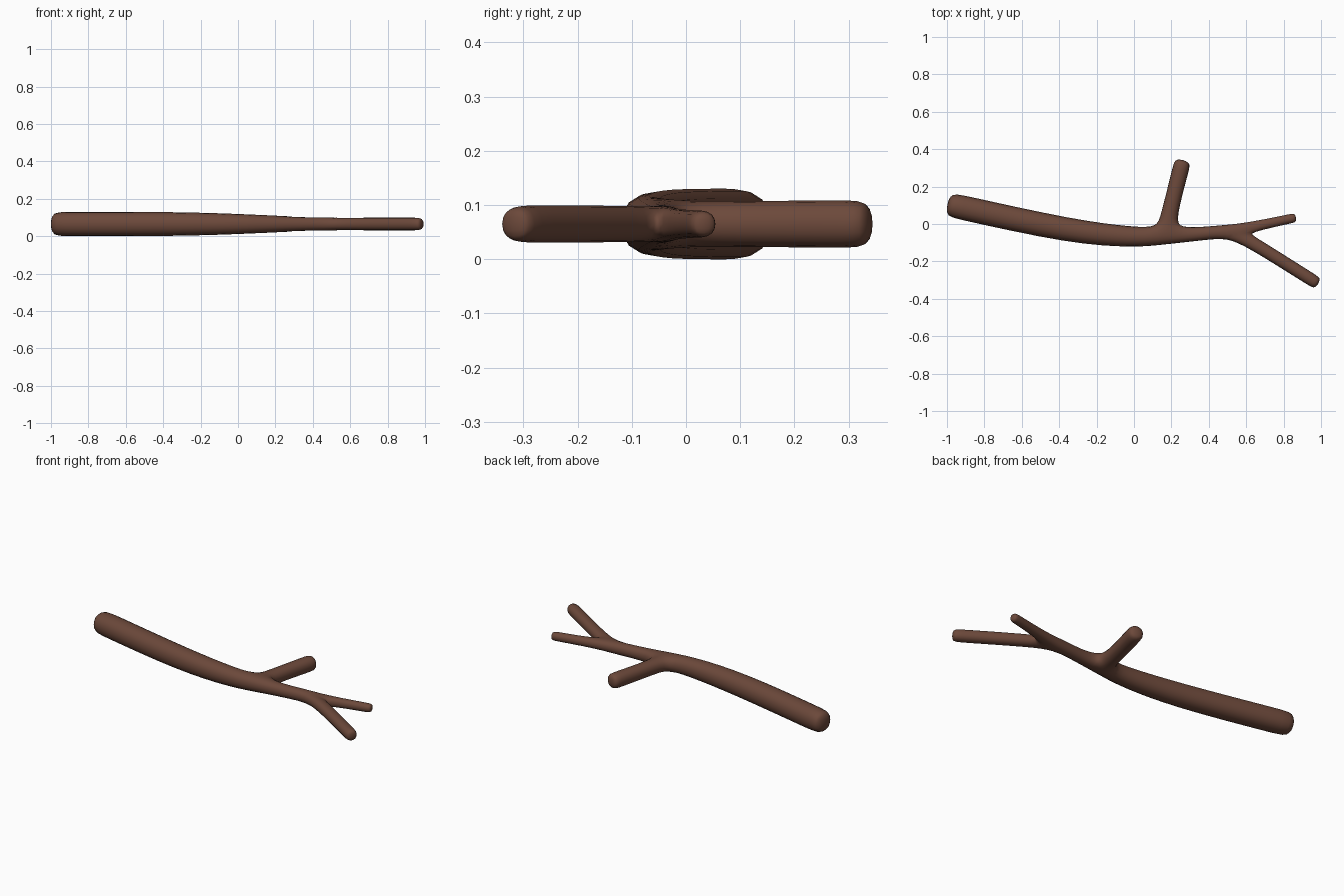
import bpy, bmesh, math
from mathutils import Vector

if "Cube" in bpy.data.objects:
    bpy.data.objects.remove(bpy.data.objects["Cube"])

Z = 0.065  # height of the branch centre line
bm = bmesh.new()


def ring(x, y, deg, h):
    """Square cage section: left-top, left-bottom, right-bottom, right-top."""
    a = math.radians(deg)
    n = Vector((-math.sin(a), math.cos(a), 0)) * h
    c = Vector((x, y, Z))
    up = Vector((0, 0, h))
    return [bm.verts.new(p) for p in (c + n + up, c + n - up, c - n - up, c - n + up)]


def bridge(a, b, skip=None):
    """Join two sections, leaving one side open where a twig starts."""
    for i in range(4):
        if i != skip:
            j = (i + 1) % 4
            bm.faces.new((a[i], a[j], b[j], b[i]))


def twig(start, sections):
    """Grow a capped twig from an open side."""
    prev = start
    for s in sections:
        r = ring(*s)
        bridge(prev, r)
        prev = r
    bm.faces.new(prev)


# Main stem: x, y, heading, half width
stem = [ring(*s) for s in (
    (-1.003, 0.106, -12, 0.071),
    (-0.935, 0.092, -12, 0.071),
    (-0.33, -0.043, -9, 0.071),
    (0.0, -0.071, -1, 0.059),
    (0.12, -0.066, 2, 0.052),
    (0.255, -0.060, 5, 0.043),
    (0.38, -0.050, 8, 0.038),
    (0.49, -0.040, 6, 0.038),
    (0.61, -0.020, 9, 0.029),
    (0.84, 0.029, 11, 0.027),
    (0.868, 0.035, 11, 0.027),
)]
open_sides = {4: 0, 7: 2}  # segment index -> side left open
for i in range(len(stem) - 1):
    bridge(stem[i], stem[i + 1], open_sides.get(i))
bm.faces.new(stem[0])
bm.faces.new(stem[-1])

# Side twig
a, b = stem[4], stem[5]
twig([a[0], a[1], b[1], b[0]],
     [(0.182, 0.03, 75, 0.045), (0.251, 0.299, 75, 0.048), (0.263, 0.345, 75, 0.048)])

# Forked twig
a, b = stem[7], stem[8]
twig([b[3], b[2], a[2], a[3]],
     [(0.62, -0.09, -31, 0.037), (0.955, -0.302, -31, 0.037), (0.987, -0.321, -31, 0.037)])

bmesh.ops.recalc_face_normals(bm, faces=bm.faces[:])
for f in bm.faces:
    f.smooth = True
mesh = bpy.data.meshes.new("branch")
bm.to_mesh(mesh)
bm.free()
branch = bpy.data.objects.new("branch", mesh)
bpy.context.collection.objects.link(branch)

# Rounded bark surface
sub = branch.modifiers.new("round", 'SUBSURF')
sub.levels = sub.render_levels = 2

bark = bpy.data.materials.new("bark")
bark.diffuse_color = (0.15, 0.066, 0.043, 1)
bark.use_nodes = True
bark.node_tree.nodes["Principled BSDF"].inputs["Base Color"].default_value = bark.diffuse_color
mesh.materials.append(bark)
